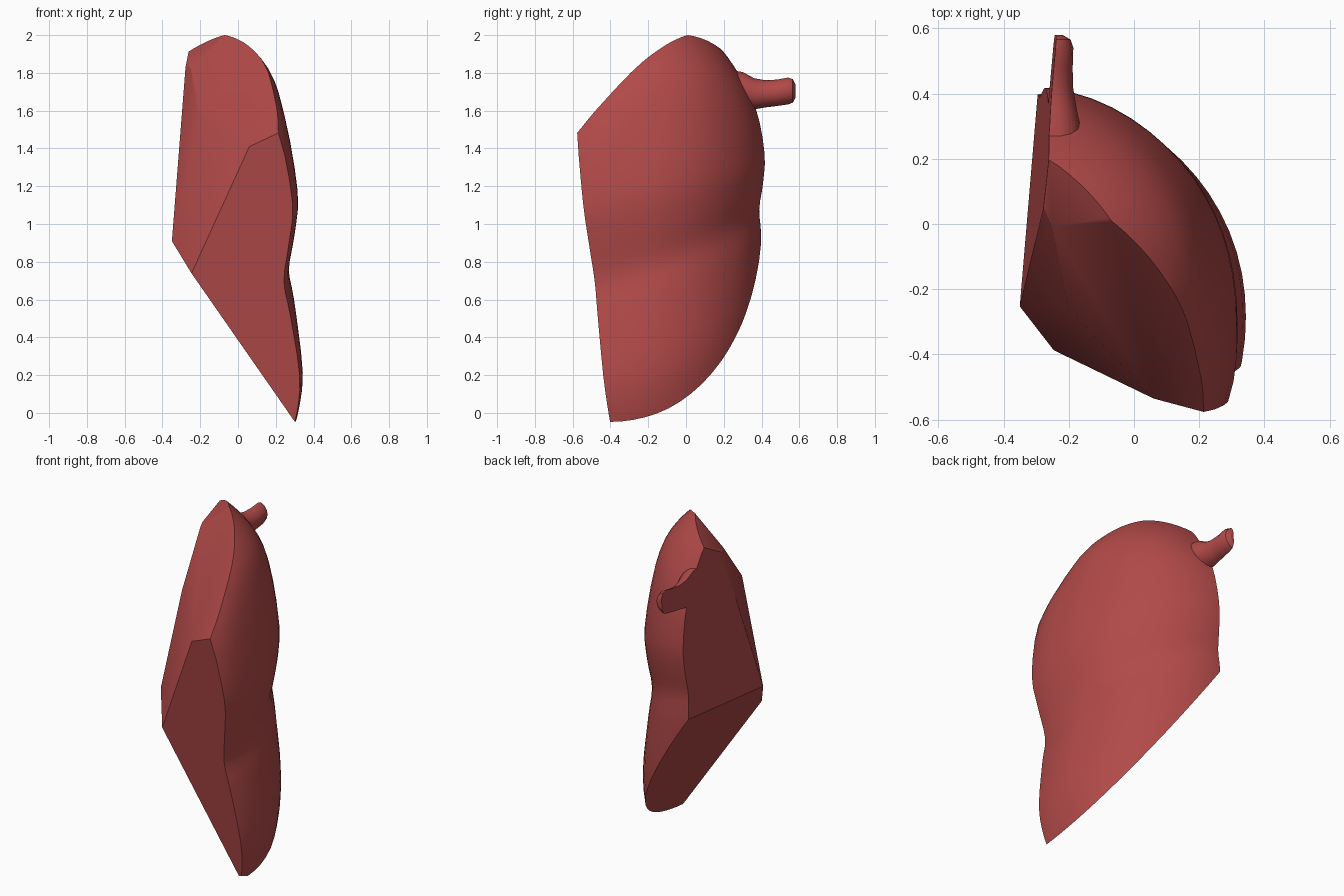
import bpy, bmesh, math
from mathutils import Vector

if "Cube" in bpy.data.objects:
    bpy.data.objects.remove(bpy.data.objects["Cube"])

red = bpy.data.materials.new("dull red")
red.diffuse_color = (0.44, 0.068, 0.066, 1)
red.use_nodes = True
red.node_tree.nodes["Principled BSDF"].inputs["Base Color"].default_value = red.diffuse_color
INSIDE = Vector((0, -0.1, 1.0))

# Flat broken faces, each given by three points on it
LEFT = ((-.35, -.25, .91), (-.295, .40, .94), (-.26, .21, 1.92))
CUTS = [
    ((-.25, -.385, .73), (.06, -.535, 1.41), (.335, -.43, .12)),   # front
    ((-.20, -.26, 1.55), (.06, -.535, 1.41), (-.07, .01, 2.0)),    # upper front
    ((-.255, 0, 1.83), (-.07, .01, 2.0), (-.26, .21, 1.92)),       # top left
    ((-.20, -.26, 1.55), (-.255, 0, 1.83), (-.35, -.25, .91)),     # left front
    ((-.20, -.26, 1.55), (.06, -.535, 1.41), (-.25, -.385, .73)),  # front bevel
    ((-.35, -.25, .91), (.16, -.40, .155), (.295, -.165, 0)),      # underside
    LEFT,
]


def cut(bm, pts):
    a, b, c = (Vector(p) for p in pts)
    n = (b - a).cross(c - a).normalized()
    if n.dot(INSIDE - a) > 0:
        n = -n
    res = bmesh.ops.bisect_plane(bm, geom=bm.verts[:] + bm.edges[:] + bm.faces[:], dist=1e-5,
                                 plane_co=a, plane_no=n, clear_outer=True)
    edges = [e for e in res["geom_cut"] if isinstance(e, bmesh.types.BMEdge) and e.is_boundary]
    bmesh.ops.edgeloop_fill(bm, edges=edges)


def spline(pts, t):
    """Catmull-Rom through a list of (z, r) points, t counted in points."""
    i = min(int(t), len(pts) - 2)
    f = t - i
    p = [Vector(pts[max(0, min(len(pts) - 1, j))]) for j in range(i - 1, i + 3)]
    return p[1] + 0.5 * f * (p[2] - p[0] + f * (2 * p[0] - 5 * p[1] + 4 * p[2] - p[3]
                             + f * (3 * (p[1] - p[2]) + p[3] - p[0])))


def lofted(rings):
    bm = bmesh.new()
    rows = [[bm.verts.new(p) for p in ring] for ring in rings]
    n = len(rows[0])
    for a, b in zip(rows, rows[1:]):
        for i in range(n):
            bm.faces.new((a[i], a[(i + 1) % n], b[(i + 1) % n], b[i]))
    bm.faces.new(rows[0][::-1])
    bm.faces.new(rows[-1])
    bmesh.ops.recalc_face_normals(bm, faces=bm.faces[:])
    return bm


def finish(bm, name):
    bmesh.ops.recalc_face_normals(bm, faces=bm.faces[:])
    me = bpy.data.meshes.new(name)
    bm.to_mesh(me)
    bm.free()
    me.materials.append(red)
    ob = bpy.data.objects.new(name, me)
    bpy.context.collection.objects.link(ob)
    bpy.ops.object.select_all(action='DESELECT')
    ob.select_set(True)
    bpy.context.view_layer.objects.active = ob
    bpy.ops.object.shade_smooth_by_angle(angle=math.radians(28))


# Curved wall: (height, radius) profiles at four angles around an upright axis
ANGLES = [-32, 0, 45, 90]
PROFILES = [
    [(2.1, .15), (1.95, .30), (1.75, .46), (1.48, .61), (1.1, .665), (.88, .635), (.68, .60),
     (.5, .625), (.2, .665), (0, .65), (-.1, .62)],
    [(2.1, .20), (1.98, .32), (1.81, .465), (1.6, .54), (1.2, .612), (.98, .60), (.77, .568),
     (.58, .60), (.22, .642), (0, .615), (-.1, .58)],
    [(2.1, .20), (2.0, .345), (1.85, .485), (1.65, .57), (1.3, .625), (1.1, .612), (.93, .585),
     (.75, .605), (.4, .63), (.1, .60), (-.1, .56)],
    [(2.1, .25), (1.97, .40), (1.83, .51), (1.62, .62), (1.38, .668), (1.22, .66), (1.08, .64),
     (.93, .65), (.6, .64), (.2, .60), (-.1, .55)],
]
CX, CY = -0.3, -0.25
rings = []
for k in range(31):
    keys = [spline(p, k / 3) for p in PROFILES]
    ring = []
    for deg in range(-45, 106, 6):
        d = max(-32, min(90, deg))
        j = max(i for i in range(3) if ANGLES[i] <= d)
        z, r = spline(keys, j + (d - ANGLES[j]) / (ANGLES[j + 1] - ANGLES[j]))
        a = math.radians(deg)
        ring.append((CX + r * math.cos(a), CY + r * math.sin(a), z))
    ring.append((-1.3, -0.8, ring[0][2]))
    rings.append(ring)
body = lofted(rings)
for c in CUTS:
    cut(body, c)
finish(body, "shell_fragment")

# Stub at the back, sliced by the same left plane: (y, z, radius)
STUB = [(.20, 1.72, .10), (.30, 1.71, .095), (.36, 1.69, .083), (.42, 1.69, .073),
        (.48, 1.695, .072), (.54, 1.705, .074), (.565, 1.705, .066), (.58, 1.705, .04)]
stub = lofted([[(-.26 + r * math.cos(t * math.pi / 8), y, z + r * math.sin(t * math.pi / 8))
                for t in range(16)] for y, z, r in STUB])
cut(stub, LEFT)
finish(stub, "stub")
